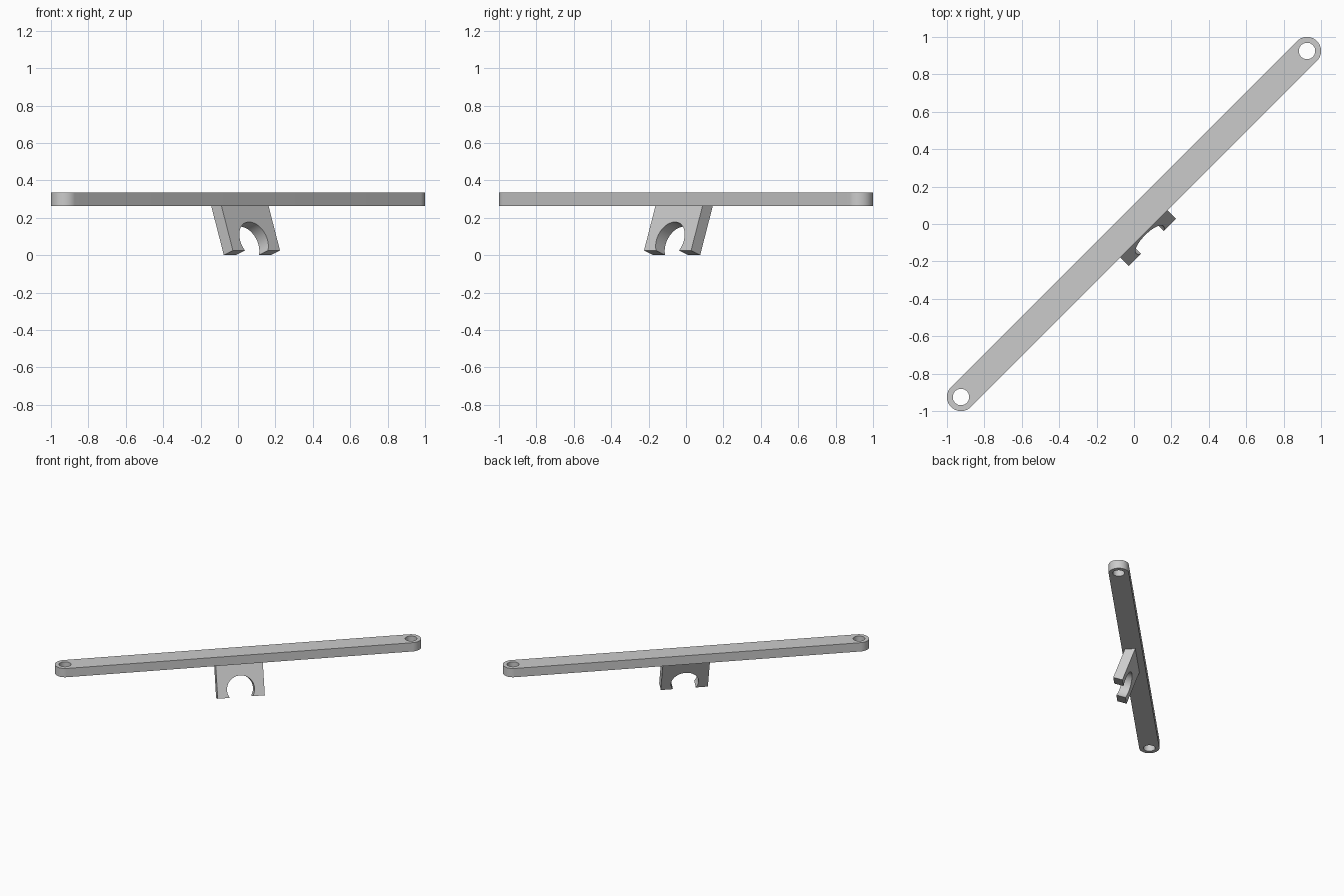
import bpy, bmesh
from math import radians, sin, cos, pi, asin
from mathutils import Matrix, Vector

if "Cube" in bpy.data.objects:
    bpy.data.objects.remove(bpy.data.objects["Cube"])

grey = bpy.data.materials.new("plain grey")
grey.use_nodes = True
colour = (0.6, 0.6, 0.6, 1)
grey.diffuse_color = colour
grey.node_tree.nodes["Principled BSDF"].inputs["Base Color"].default_value = colour


def arc(cx, cy, r, start, end, steps):
    """Points along an arc, both ends included."""
    return [(cx + r * cos(start + (end - start) * i / steps),
             cy + r * sin(start + (end - start) * i / steps)) for i in range(steps + 1)]


def extruded(name, loops, depth, matrix):
    """Fill an outline (with optional hole loops) and extrude it along local z."""
    bm = bmesh.new()
    edges = []
    for loop in loops:
        verts = [bm.verts.new((x, y, 0)) for x, y in loop]
        edges += [bm.edges.new((v, verts[i - 1])) for i, v in enumerate(verts)]
    bmesh.ops.triangle_fill(bm, edges=edges, use_beauty=True, use_dissolve=False)
    top = bmesh.ops.extrude_face_region(bm, geom=bm.faces[:], use_keep_orig=True)["geom"]
    bmesh.ops.translate(bm, vec=Vector((0, 0, depth)),
                        verts=[g for g in top if isinstance(g, bmesh.types.BMVert)])
    bmesh.ops.recalc_face_normals(bm, faces=bm.faces[:])
    mesh = bpy.data.meshes.new(name)
    bm.to_mesh(mesh)
    bm.free()
    mesh.materials.append(grey)
    obj = bpy.data.objects.new(name, mesh)
    bpy.context.collection.objects.link(obj)
    obj.matrix_world = matrix
    bpy.ops.object.select_all(action='DESELECT')
    obj.select_set(True)
    bpy.context.view_layer.objects.active = obj
    bpy.ops.object.shade_smooth_by_angle(angle=radians(30))
    return obj


diagonal = Matrix.Rotation(radians(45), 4, 'Z')

# Long bar with rounded ends and a hole at each end
bar_r, hole_r = 0.075, 0.044
reach = (1 - bar_r) * 2 ** 0.5
outline = arc(reach, 0, bar_r, -pi / 2, pi / 2, 32) + arc(-reach, 0, bar_r, pi / 2, 3 * pi / 2, 32)
holes = [arc(x, 0, hole_r, 0, 2 * pi, 48)[:-1] for x in (-reach, reach)]
extruded("bar", [outline] + holes, 0.072, Matrix.Translation((0, 0, 0.264)) @ diagonal)

# Tilted clip plate with an open round notch, its top sunk into the bar
half, height, notch_r, notch_y = 0.178, 0.295, 0.104, 0.058
dip = asin(notch_y / notch_r)
clip = [(half, 0), (half, height), (-half, height), (-half, 0)]
clip += arc(0, notch_y, notch_r, pi + dip, -dip, 48)
extruded("clip", [clip], 0.073,
         diagonal @ Matrix.Translation((0, -0.071, 0)) @ Matrix.Rotation(radians(70), 4, 'X'))
